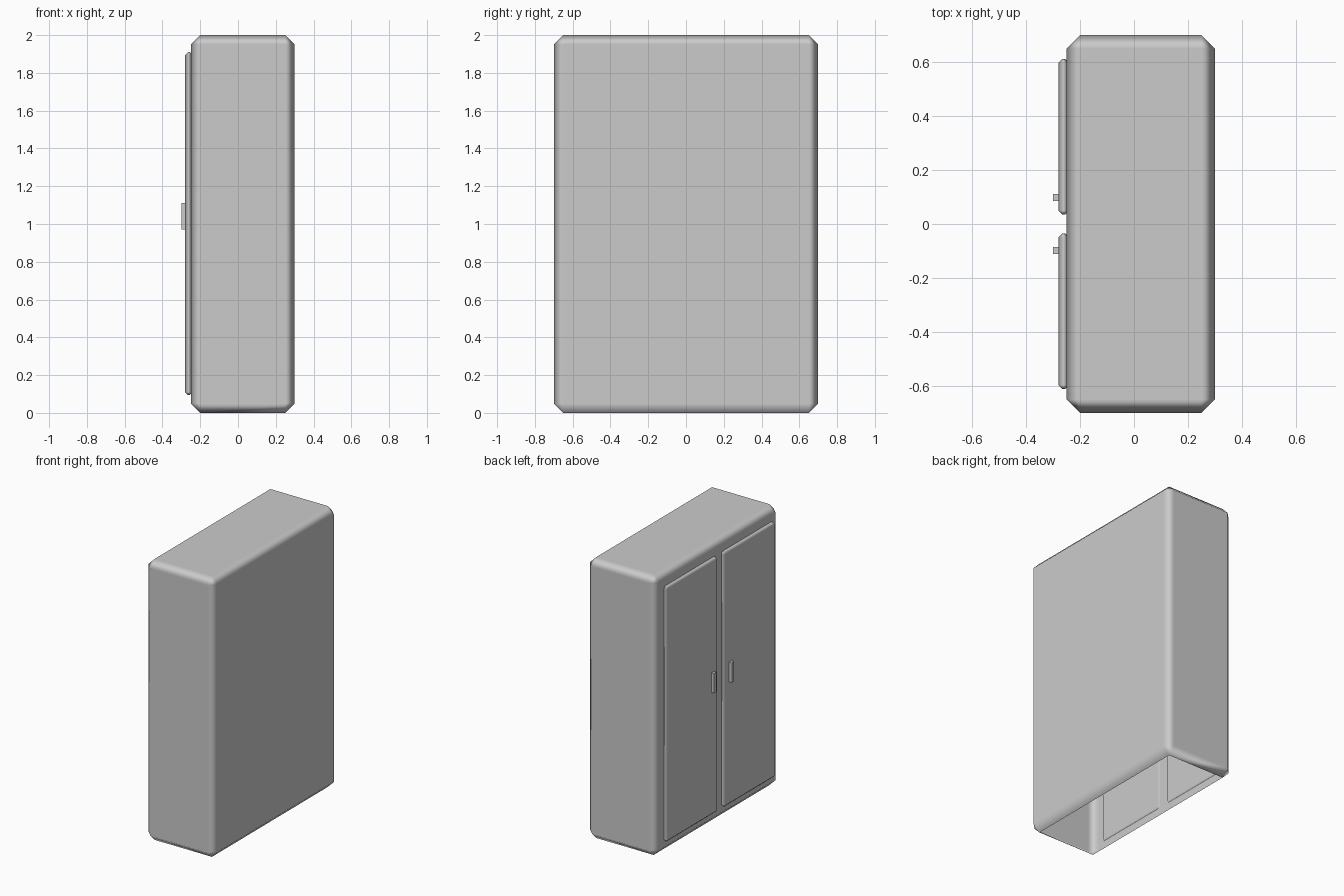
import bpy, bmesh

if "Cube" in bpy.data.objects:
    bpy.data.objects.remove(bpy.data.objects["Cube"])


def box(name, lo, hi, bevel=0.0, open_bottom=False):
    """Box between two corners, optionally chamfered and without its bottom face."""
    bm = bmesh.new()
    bmesh.ops.create_cube(bm, size=1)
    for v in bm.verts:
        v.co = [lo[i] + (v.co[i] + 0.5) * (hi[i] - lo[i]) for i in range(3)]
    if bevel:
        bmesh.ops.bevel(bm, geom=bm.edges[:], offset=bevel, segments=1,
                        affect='EDGES', profile=0.5)
    bm.normal_update()
    if open_bottom:
        bottom = [f for f in bm.faces if f.normal.z < -0.99]
        bmesh.ops.delete(bm, geom=bottom, context='FACES')
    for f in bm.faces:
        f.smooth = bevel > 0
    me = bpy.data.meshes.new(name)
    bm.to_mesh(me)
    bm.free()
    ob = bpy.data.objects.new(name, me)
    bpy.context.collection.objects.link(ob)
    if bevel:
        wn = ob.modifiers.new("weighted_normals", 'WEIGHTED_NORMAL')
        wn.weight = 100
    return ob


# Cabinet shell, open underneath
box("cabinet_body", (-0.25, -0.70, 0.0), (0.30, 0.70, 2.0), 0.05, open_bottom=True)

# Doors and handles, mirrored across y = 0
for side, s in (("left", 1), ("right", -1)):
    y0, y1 = sorted((s * 0.035, s * 0.612))
    box(side + "_door", (-0.28, y0, 0.095), (-0.24, y1, 1.91), 0.015)
    y0, y1 = sorted((s * 0.086, s * 0.112))
    box(side + "_handle", (-0.30, y0, 0.972), (-0.275, y1, 1.112))
